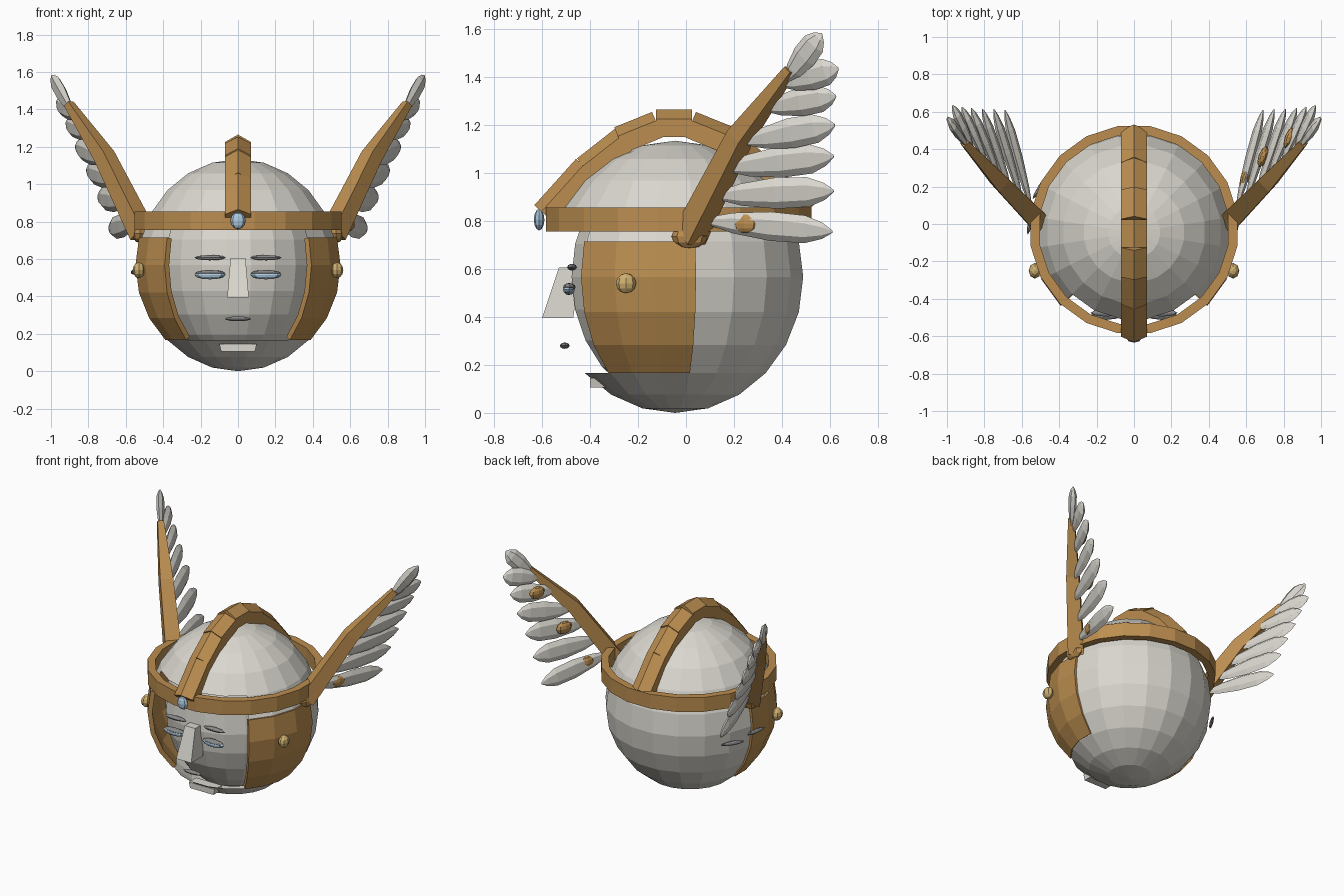
import bpy, bmesh, math
from mathutils import Vector, Matrix

if "Cube" in bpy.data.objects:
    bpy.data.objects.remove(bpy.data.objects["Cube"])

CY, CZ = -0.045, 0.567          # centre of the head


def mat(name, rgb):
    m = bpy.data.materials.new(name)
    m.diffuse_color = (*rgb, 1)
    m.use_nodes = True
    m.node_tree.nodes["Principled BSDF"].inputs["Base Color"].default_value = m.diffuse_color
    return m


BRONZE = mat("bronze", (0.50, 0.27, 0.08))
GOLD = mat("gold", (0.62, 0.43, 0.16))
BLUE = mat("blue", (0.42, 0.60, 0.75))
DARK = mat("dark_grey", (0.25, 0.25, 0.25))
PALE = mat("pale_stone", (0.70, 0.68, 0.62))


def finish(name, bm, material=None):
    bmesh.ops.recalc_face_normals(bm, faces=bm.faces)
    me = bpy.data.meshes.new(name)
    bm.to_mesh(me)
    bm.free()
    ob = bpy.data.objects.new(name, me)
    bpy.context.collection.objects.link(ob)
    if material:
        me.materials.append(material)
    return ob


def ball(r, rz):
    """Head-centred 20 x 12 ball with a flat facet towards the front."""
    bm = bmesh.new()
    bmesh.ops.create_uvsphere(bm, u_segments=20, v_segments=12, radius=1)
    bm.transform(Matrix.Translation((0, CY, CZ)) @ Matrix.Diagonal((r, r, rz, 1))
                 @ Matrix.Rotation(math.radians(9), 4, 'Z'))
    return bm


def keep(bm, test):
    """Keep faces whose angle from the front and height pass the test."""
    bad = []
    for f in bm.faces:
        c = f.calc_center_median()
        a = math.degrees(math.atan2(c.x, -(c.y - CY)))
        if not test(a, c.z):
            bad.append(f)
    bmesh.ops.delete(bm, geom=bad, context='FACES')


def blob(name, loc, size, material=None, u=8, v=6, rot=None):
    bm = bmesh.new()
    bmesh.ops.create_uvsphere(bm, u_segments=u, v_segments=v, radius=1)
    bm.transform(Matrix.Translation(loc) @ (rot or Matrix()) @ Matrix.Diagonal((*size, 1)))
    return finish(name, bm, material)


def loft(name, rings, material=None):
    """Skin a list of equal-sized point loops and cap the ends."""
    bm = bmesh.new()
    loops = [[bm.verts.new(p) for p in r] for r in rings]
    n = len(loops[0])
    for a, b in zip(loops, loops[1:]):
        for i in range(n):
            j = (i + 1) % n
            bm.faces.new((a[i], a[j], b[j], b[i]))
    bm.faces.new(loops[0])
    bm.faces.new(loops[-1])
    return finish(name, bm, material)


# Helmet shell with an open face, and the face inside it
shell = ball(0.54, 0.567)
keep(shell, lambda a, z: not (abs(a) < 45 and 0.17 < z < 0.84))
finish("helmet_shell", shell, PALE)
finish("face", ball(0.437, 0.53), PALE)

# Brow band
bm = bmesh.new()
prof = [(0.56, 0.755), (0.56, 0.855), (0.51, 0.855), (0.51, 0.755)]
cols = [[bm.verts.new((r * math.sin(a), -0.03 - r * math.cos(a), z)) for r, z in prof]
        for a in (math.radians(9 + 18 * k) for k in range(20))]
for k in range(20):
    p, q = cols[k], cols[(k + 1) % 20]
    for i in range(4):
        j = (i + 1) % 4
        bm.faces.new((p[i], p[j], q[j], q[i]))
finish("brow_band", bm, BRONZE)

# Cheek guards and their studs
for s, side in ((1, "right"), (-1, "left")):
    bm = ball(0.555, 0.567)
    keep(bm, lambda a, z: 45 < a * s < 99 and 0.17 < z < 0.72)
    ob = finish("cheek_guard_" + side, bm, BRONZE)
    mod = ob.modifiers.new("thickness", 'SOLIDIFY')
    mod.thickness = 0.03
    blob("cheek_stud_" + side, (s * 0.53, -0.25, 0.54), (0.033, 0.042, 0.042), GOLD)

# Ridged crest blocks: outer midpoint (y from centre, z), tilt, length
section = [(-0.07, -0.115), (0.07, -0.115), (0.07, -0.04), (0, 0), (-0.07, -0.04)]
blocks = [(0, 1.265, 0, 0.15)]
for s in (1, -1):
    blocks += [(s * 0.17, 1.222, -s * 22, 0.17), (s * 0.325, 1.122, -s * 38, 0.20),
               (s * 0.495, 0.962, -s * 48, 0.26)]
for i, (y, z, tilt, length) in enumerate(blocks):
    t = Matrix.Translation((0, y - 0.05, z)) @ Matrix.Rotation(math.radians(tilt), 4, 'X')
    loft(f"crest_block_{i}", [[t @ Vector((px, e * length / 2, pz)) for px, pz in section]
                              for e in (-1, 1)], BRONZE)
blob("brow_gem", (0, -0.612, 0.805), (0.04, 0.022, 0.045), BLUE)

# Face features
for s, side in ((1, "right"), (-1, "left")):
    blob("eye_" + side, (s * 0.15, -0.488, 0.515), (0.083, 0.025, 0.024), BLUE)
    blob("upper_lid_" + side, (s * 0.15, -0.486, 0.524), (0.08, 0.026, 0.017), DARK)
    blob("eyebrow_" + side, (s * 0.15, -0.475, 0.607), (0.083, 0.02, 0.014), DARK)
blob("mouth", (0, -0.505, 0.28), (0.07, 0.02, 0.013), DARK)
loft("nose", [[(-w, f, z), (w, f, z), (w, b, z), (-w, b, z)]
              for w, f, b, z in ((0.058, -0.60, -0.47, 0.395), (0.04, -0.53, -0.44, 0.605))], PALE)
loft("chin", [[(-w, -0.40, z), (w, -0.40, z), (w, -0.32, z), (-w, -0.32, z)]
              for w, z in ((0.09, 0.105), (0.1, 0.145))], PALE)

# Small loose strips on the left rear
for i, (x, y, z, ang) in enumerate(((-0.50, 0.20, 0.50, 58), (-0.555, 0.02, 0.53, 80))):
    blob(f"side_strip_{i}", (x, y, z), (0.08, 0.012, 0.014), DARK,
         rot=Matrix.Rotation(math.radians(ang), 4, 'Z'))

# Wings: arm stations (centre, half size) and feathers (root, tip, half width)
arm = [((0.51, 0.015, 0.735), 0.052), ((0.715, 0.225, 1.15), 0.042), ((0.905, 0.435, 1.43), 0.02)]
feathers = [((0.89, 0.42, 1.39), (0.998, 0.565, 1.58), 0.055),
            ((0.86, 0.40, 1.37), (0.97, 0.635, 1.435), 0.06),
            ((0.79, 0.33, 1.27), (0.92, 0.625, 1.32), 0.06),
            ((0.72, 0.25, 1.13), (0.87, 0.62, 1.20), 0.064),
            ((0.66, 0.17, 1.02), (0.81, 0.615, 1.07), 0.066),
            ((0.60, 0.13, 0.905), (0.75, 0.615, 0.925), 0.066),
            ((0.55, 0.09, 0.80), (0.69, 0.61, 0.755), 0.062)]
# Feather outline: fraction along, relative width
outline = [(0, 0.25), (0.2, 0.7), (0.5, 1), (0.78, 0.95), (0.92, 0.55), (1, 0.08)]
for s, side in ((1, "right"), (-1, "left")):
    flip = Vector((s, 1, 1))
    # square arm, with edges turned along the sweep direction
    along = (Vector(arm[2][0]) - Vector(arm[0][0])).normalized()
    u = Vector((0.707, -0.707, 0))
    v = along.cross(u).normalized()
    u = v.cross(along)
    loft("wing_arm_" + side,
         [[(Vector(c) + u * h * a + v * h * b) * flip
           for a, b in ((1, 1), (-1, 1), (-1, -1), (1, -1))] for c, h in arm], BRONZE)
    blob("wing_hinge_" + side, (s * 0.525, 0.015, 0.735), (0.04, 0.075, 0.05), BRONZE)
    for i, (root, tip, w) in enumerate(feathers):
        p, q = Vector(root), Vector(tip)
        d = (q - p).normalized()
        flat = d.cross(Vector((0.2, 0, 1)) if i else Vector((0.4, 1, -0.6))).normalized()
        wide = flat.cross(d)
        rings = []
        for t, k in outline:
            c = p.lerp(q, t)
            rings.append([(c + wide * w * k * math.cos(a) + flat * 0.024 * k * math.sin(a)) * flip
                          for a in (math.tau * n / 6 for n in range(6))])
        loft(f"feather_{side}_{i}", rings, PALE)

# Bronze scales at the feather roots of the right wing's inner face
for i, loc in enumerate(((0.83, 0.46, 1.295), (0.69, 0.36, 1.05), (0.595, 0.25, 0.79))):
    blob(f"wing_scale_{i}", loc, (0.025, 0.06, 0.042), BRONZE,
         rot=Matrix.Rotation(math.radians(-20), 4, 'Z'))
